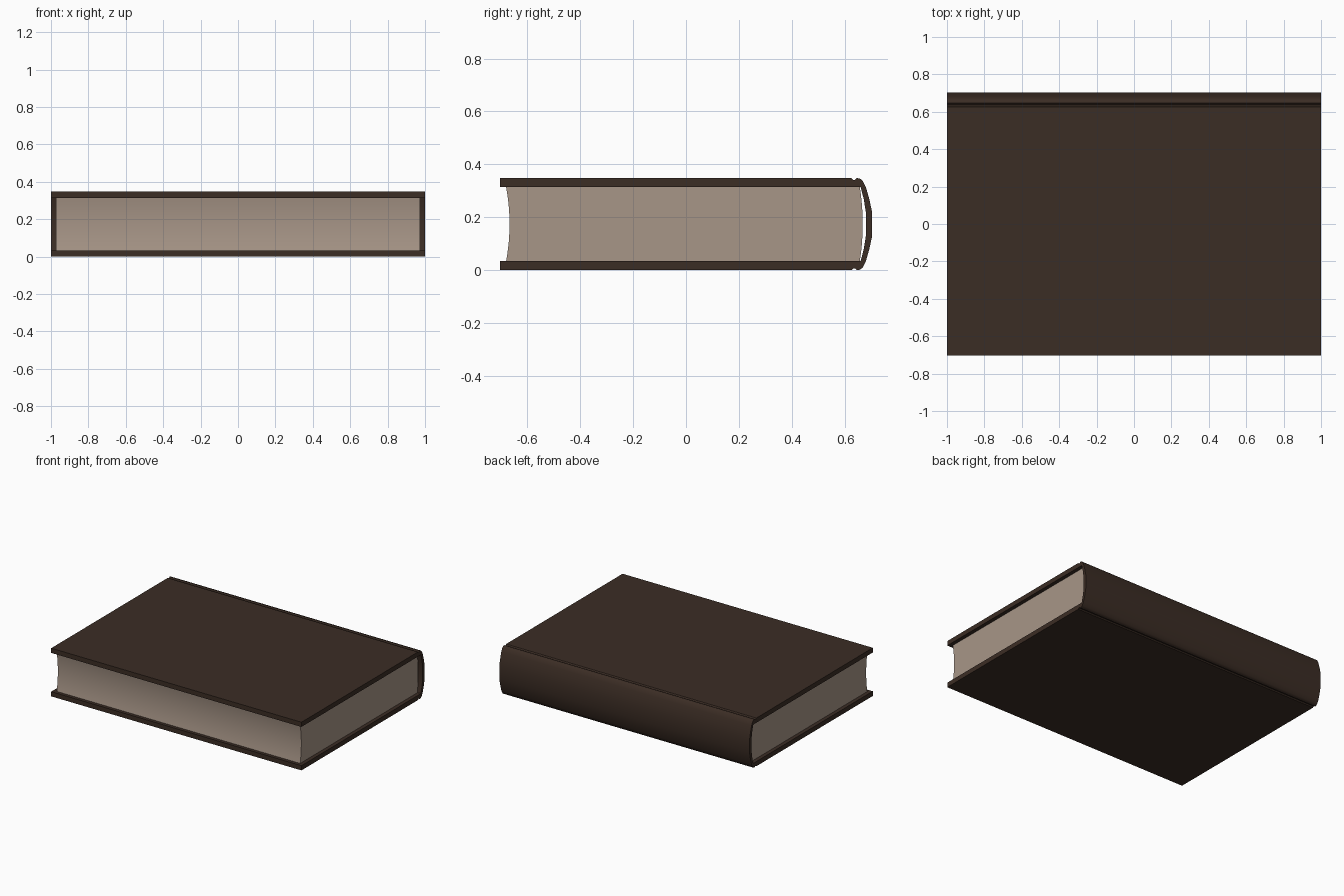
import bpy, bmesh, math

if "Cube" in bpy.data.objects:
    bpy.data.objects.remove(bpy.data.objects["Cube"])

H = 0.348          # total height
MID = H / 2
BOARD = 0.034      # cover board thickness


def material(name, rgb):
    m = bpy.data.materials.new(name)
    m.diffuse_color = (*rgb, 1)
    m.use_nodes = True
    m.node_tree.nodes["Principled BSDF"].inputs["Base Color"].default_value = m.diffuse_color
    return m


def mirrored(half):
    """Complete an upper half profile (y, z) with its reflection below mid height."""
    return half + [(y, H - z) for y, z in reversed(half)]


def extrude_profile(name, profile, half_len, mat):
    """Closed (y, z) profile extruded along x, smooth with sharp edges kept."""
    bm = bmesh.new()
    face = bm.faces.new([bm.verts.new((-half_len, y, z)) for y, z in profile])
    out = bmesh.ops.extrude_face_region(bm, geom=[face], use_keep_orig=True)
    verts = [g for g in out["geom"] if isinstance(g, bmesh.types.BMVert)]
    bmesh.ops.translate(bm, vec=(2 * half_len, 0, 0), verts=verts)
    bmesh.ops.recalc_face_normals(bm, faces=bm.faces)
    mesh = bpy.data.meshes.new(name)
    bm.to_mesh(mesh)
    bm.free()
    mesh.materials.append(mat)
    ob = bpy.data.objects.new(name, mesh)
    bpy.context.collection.objects.link(ob)
    bpy.ops.object.select_all(action='DESELECT')
    ob.select_set(True)
    bpy.context.view_layer.objects.active = ob
    bpy.ops.object.shade_smooth_by_angle(angle=math.radians(32))
    return ob


leather = material("dark_brown_leather", (0.044, 0.026, 0.018))
paper = material("aged_paper", (0.39, 0.305, 0.245))

# Cover: two boards, hinge grooves and rounded spine in one C-shaped section
outer = [(-0.704, H - BOARD), (-0.704, H), (0.625, H), (0.632, H - 0.007),
         (0.639, H - 0.007), (0.646, H), (0.658, H - 0.002), (0.668, H - 0.010),
         (0.680, 0.314), (0.693, 0.268), (0.703, 0.222)]
inner = [(0.660, H - BOARD), (0.672, 0.268), (0.680, 0.218)]
cover = mirrored(outer) + [(y, H - z) for y, z in inner] + inner[::-1]
extrude_profile("cover", cover, 1.0, leather)

# Page block: hollow fore edge and rounded back
N = 12
z0, z1 = BOARD, H - BOARD
bulge = [(z0 + (z1 - z0) * i / N, 1 - (2 * i / N - 1) ** 2) for i in range(N + 1)]
pages = [(-0.680 + 0.013 * b, z) for z, b in bulge]
pages += [(0.657 + 0.011 * b, z) for z, b in reversed(bulge)]
extrude_profile("page_block", pages, 0.973, paper)
